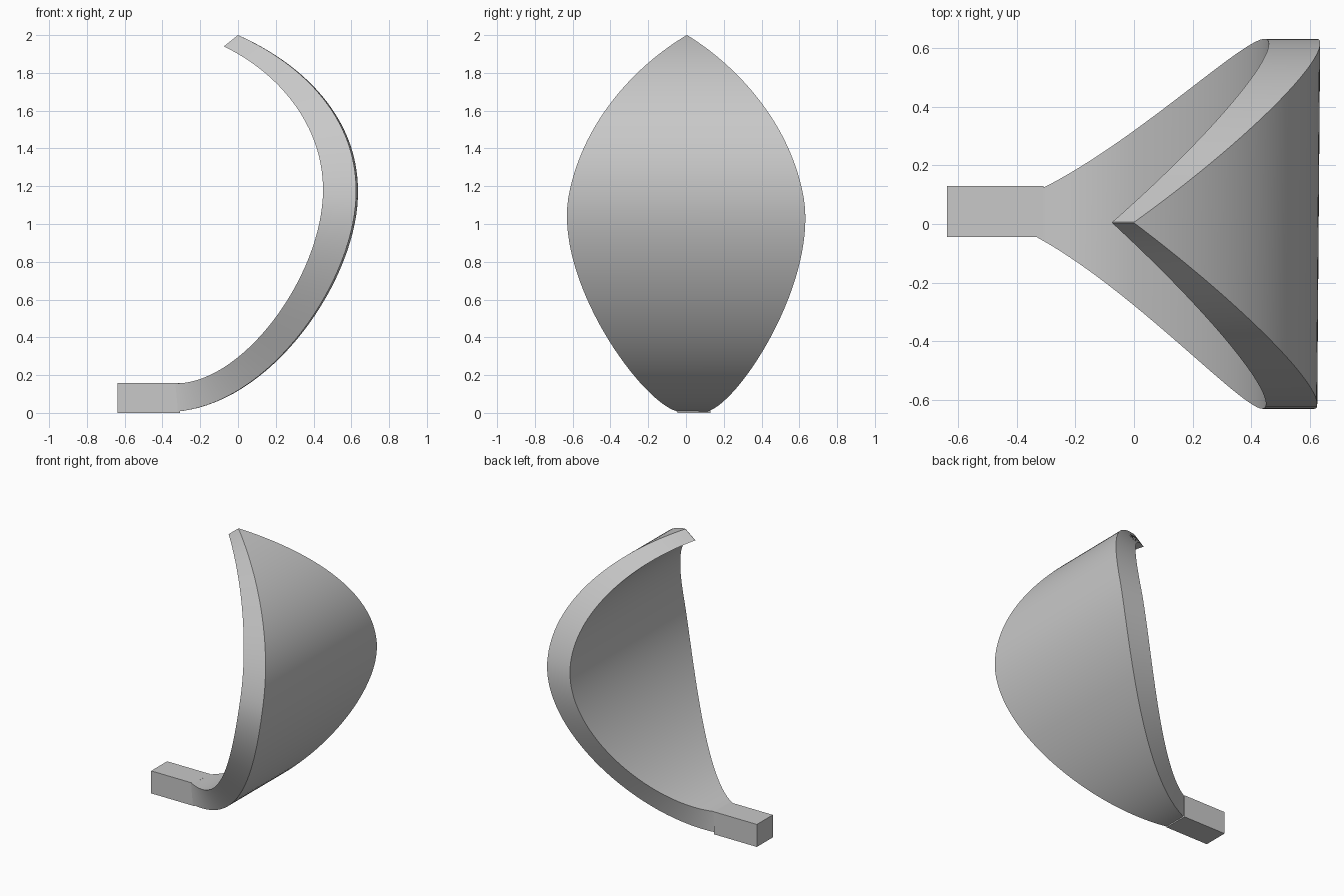
import bpy
import bmesh
import math
from mathutils import Vector

if "Cube" in bpy.data.objects:
    bpy.data.objects.remove(bpy.data.objects["Cube"])

grey = bpy.data.materials.new("plain grey")
grey.use_nodes = True
colour = (0.58, 0.58, 0.58, 1)
grey.diffuse_color = colour
grey.node_tree.nodes["Principled BSDF"].inputs["Base Color"].default_value = colour


def make_object(name, bm):
    bmesh.ops.recalc_face_normals(bm, faces=bm.faces)
    mesh = bpy.data.meshes.new(name)
    bm.to_mesh(mesh)
    bm.free()
    mesh.materials.append(grey)
    obj = bpy.data.objects.new(name, mesh)
    bpy.context.collection.objects.link(obj)
    return obj


def bezier(controls, steps):
    """Cubic Bezier through control points of any dimension, end included."""
    a, b, c, d = (Vector(p) for p in controls)
    out = []
    for k in range(steps + 1):
        t = k / steps
        s = 1 - t
        out.append(a * s ** 3 + b * (3 * s * s * t) + c * (3 * s * t * t) + d * t ** 3)
    return out


# Curved leaf-shaped shell, controls: outer x, z, inner x, z, half width, centre y
base = (-.36, .005, -.36, .157, .065, .035)
belly = (.63, 1.18, .455, 1.18, .615, 0)
tip = (0, 2, -.075, 1.94, .001, .005)
lower = (base, (.17, .02, .01, .125, .241, .025), (.64, .72, .455, .72, .725, 0), belly)
upper = (belly, (.63, 1.55, .455, 1.52, .535, 0), (.36, 1.84, .22, 1.8, .266, 0), tip)
STEPS = 32
TWIST = 0.008

bm = bmesh.new()
rings = []
for ox, oz, ix, iz, w, c in bezier(lower, STEPS) + bezier(upper, STEPS)[1:]:
    corners = ((ox, c - w, oz), (ox, c + w, oz), (ix, c + w, iz), (ix, c - w, iz))
    rings.append([bm.verts.new((x + TWIST * y, y, z)) for x, y, z in corners])
for r, s in zip(rings, rings[1:]):
    for i in range(4):
        j = (i + 1) % 4
        bm.faces.new((r[i], r[j], s[j], s[i]))
bm.faces.new(rings[0])
bm.faces.new(rings[-1])
shell = make_object("curved_shell", bm)
bpy.context.view_layer.objects.active = shell
shell.select_set(True)
bpy.ops.object.shade_smooth_by_angle(angle=math.radians(35))

# Rectangular foot block
bm = bmesh.new()
bmesh.ops.create_cube(bm, size=1)
bmesh.ops.scale(bm, vec=(.33, .175, .157), verts=bm.verts)
bmesh.ops.translate(bm, vec=(-.473, .0425, .0785), verts=bm.verts)
make_object("foot_block", bm)
